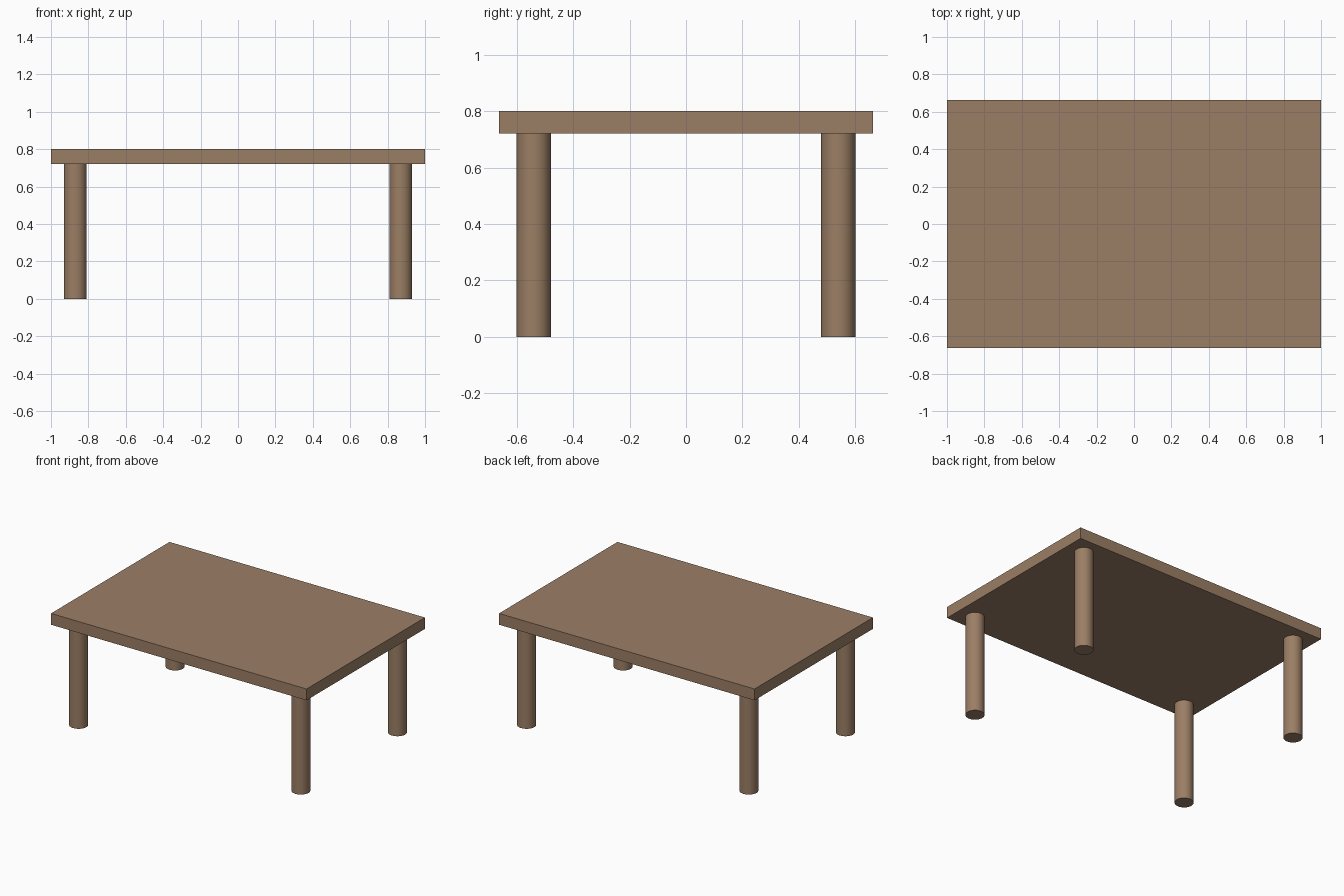
import bpy, math

if "Cube" in bpy.data.objects:
    bpy.data.objects.remove(bpy.data.objects["Cube"])

TOP_X, TOP_Y, HEIGHT, THICK = 2.0, 1.324, 0.80, 0.08
LEG_X, LEG_Y, LEG_R = 0.87, 0.54, 0.061
LEG_H = HEIGHT - THICK

wood = bpy.data.materials.new("wood")
wood.diffuse_color = (0.33, 0.21, 0.13, 1)
wood.use_nodes = True
wood.node_tree.nodes["Principled BSDF"].inputs["Base Color"].default_value = wood.diffuse_color

# Flat rectangular top
bpy.ops.mesh.primitive_cube_add(size=1, location=(0, 0, HEIGHT - THICK / 2))
top = bpy.context.object
top.name = "table_top"
top.scale = (TOP_X, TOP_Y, THICK)
bpy.ops.object.transform_apply(location=False, rotation=False, scale=True)
top.data.materials.append(wood)

# Four round legs, one near each corner
for sy, depth_name in ((-1, "front"), (1, "back")):
    for sx, side_name in ((-1, "left"), (1, "right")):
        bpy.ops.mesh.primitive_cylinder_add(
            vertices=32, radius=LEG_R, depth=LEG_H,
            location=(sx * LEG_X, sy * LEG_Y, LEG_H / 2))
        leg = bpy.context.object
        leg.name = f"{depth_name}_{side_name}_leg"
        bpy.ops.object.shade_smooth_by_angle(angle=math.radians(30))
        leg.data.materials.append(wood)
